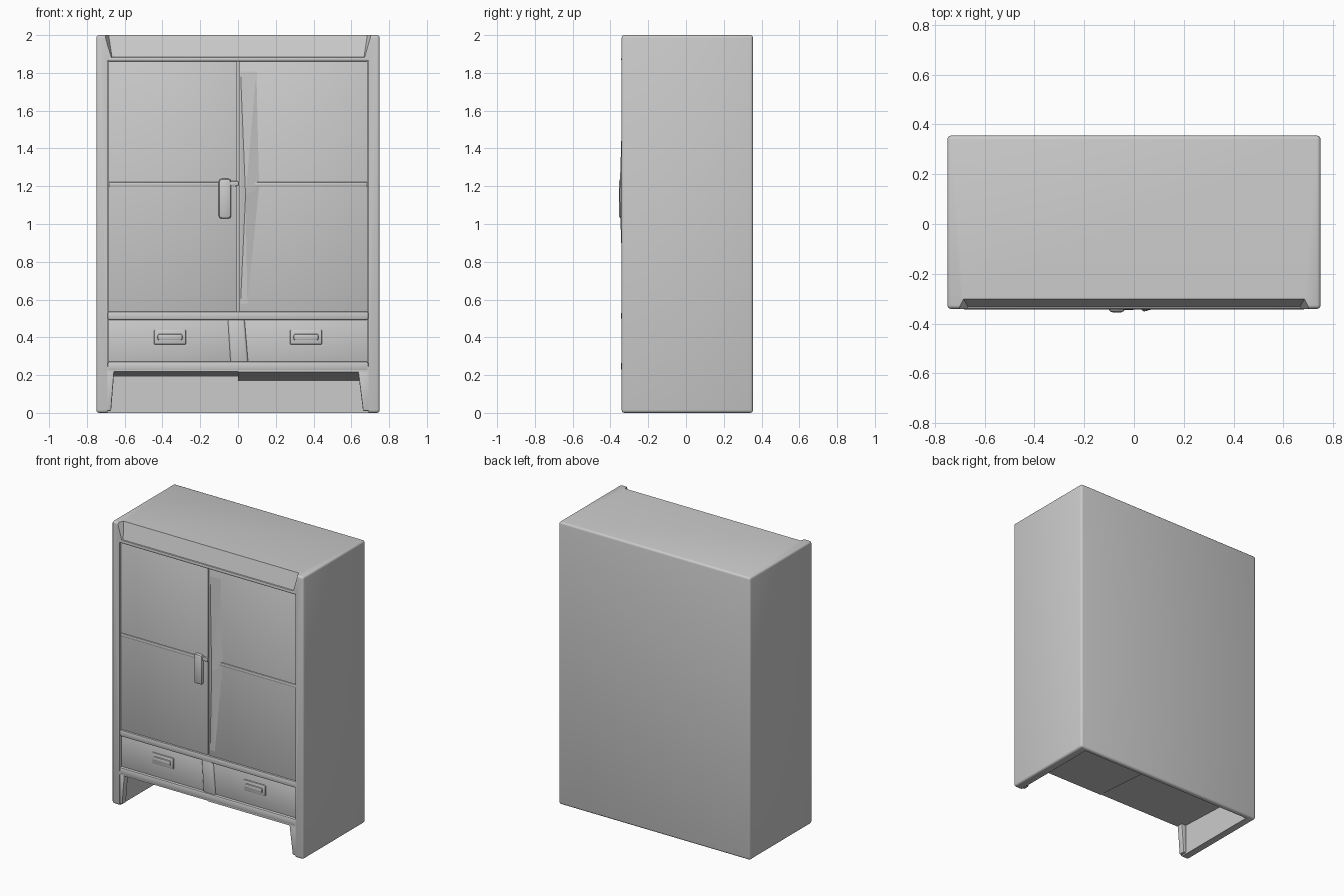
import bpy, bmesh, math

if "Cube" in bpy.data.objects:
    bpy.data.objects.remove(bpy.data.objects["Cube"])


def mesh_object(name, verts, faces, bevel=0.0, segments=2):
    bm = bmesh.new()
    vs = [bm.verts.new(v) for v in verts]
    for f in faces:
        bm.faces.new([vs[i] for i in f])
    bmesh.ops.recalc_face_normals(bm, faces=bm.faces)
    if bevel:
        bmesh.ops.bevel(bm, geom=list(bm.edges), offset=bevel, segments=segments,
                        profile=0.5, affect='EDGES', clamp_overlap=True)
    me = bpy.data.meshes.new(name)
    bm.to_mesh(me)
    bm.free()
    ob = bpy.data.objects.new(name, me)
    bpy.context.collection.objects.link(ob)
    return ob


HEX = [(0, 1, 2, 3), (4, 5, 6, 7), (0, 1, 5, 4), (1, 2, 6, 5), (2, 3, 7, 6), (3, 0, 4, 7)]


def hexa(name, front, back, bevel=0.0, segments=2):
    """Six-sided solid from two matching four-point rings."""
    return mesh_object(name, list(front) + list(back), HEX, bevel, segments)


def box(name, x, y, z, bevel=0.0, segments=2):
    ring = lambda yy: [(x[0], yy, z[0]), (x[1], yy, z[0]), (x[1], yy, z[1]), (x[0], yy, z[1])]
    return hexa(name, ring(y[0]), ring(y[1]), bevel, segments)


def smooth(ob):
    bpy.ops.object.select_all(action='DESELECT')
    bpy.context.view_layer.objects.active = ob
    ob.select_set(True)
    bpy.ops.object.shade_smooth_by_angle(angle=math.radians(35))


def cut(ob, cutter):
    cutter.hide_render = True
    m = ob.modifiers.new("cut", 'BOOLEAN')
    m.object, m.operation, m.solver = cutter, 'DIFFERENCE', 'EXACT'
    bpy.context.view_layer.objects.active = ob
    bpy.ops.object.modifier_apply(modifier=m.name)
    bpy.data.objects.remove(cutter, do_unlink=True)


FRONT, BACK = -0.341, 0.355

# Cabinet body with rounded outer edges
body = box("cabinet_body", (-0.75, 0.75), (FRONT, BACK), (0, 2), 0.015, 3)

# Open space between the legs, with sloping undersides
for x0, x1, zb in ((-0.69, 0.001, 0.192), (0, 0.69, 0.172)):
    ring = lambda y, z: [(x0, y, -0.1), (x1, y, -0.1), (x1, y, z), (x0, y, z)]
    cut(body, hexa("leg_cutter", ring(-0.5, 0.226), ring(0.325, zb)))

# Shallow front recess for doors and drawers
cut(body, box("recess_cutter", (-0.69, 0.69), (-0.5, -0.30), (0.245, 1.865)))

# Sloping crown face with mitred ends
cut(body, hexa("crown_cutter",
               [(-0.665, -0.337, 1.87), (0.665, -0.337, 1.87), (0.685, -0.30, 2.003), (-0.685, -0.30, 2.003)],
               [(-0.70, -0.40, 1.87), (0.70, -0.40, 1.87), (0.735, -0.40, 2.003), (-0.735, -0.40, 2.003)]))

# Doors
left_door = box("left_door", (-0.686, -0.004), (-0.331, -0.295), (0.535, 1.86), 0.003)
right_door = box("right_door", (0.004, 0.686), (-0.331, -0.295), (0.535, 1.862), 0.003)

# Low faceted ridge along the right door
mesh_object("door_edge_ridge",
            [(0.012, -0.330, 0.55), (0.05, -0.330, 0.55), (0.115, -0.330, 1.2),
             (0.10, -0.330, 1.84), (0.012, -0.330, 1.84), (0.04, -0.352, 1.15)],
            [(0, 1, 5), (1, 2, 5), (2, 3, 5), (3, 4, 5), (4, 0, 5), (0, 1, 2, 3, 4)])

# Thin mouldings across both doors
parts = [body, left_door, right_door]
for side, s in (("left", -1), ("right", 1)):
    x = sorted((s * (0.008 if s < 0 else 0.085), s * 0.686))
    parts.append(box(side + "_door_moulding", x, (-0.338, -0.32), (1.198, 1.222), 0.006))

# Horizontal rails
for name, z in (("top_rail", (1.86, 1.885)), ("door_rail", (0.492, 0.538)), ("bottom_rail", (0.222, 0.272))):
    parts.append(box(name, (-0.69, 0.69), (-0.343, -0.29), z, 0.009))

# Drawers with a post between them, and their pull plates
parts.append(hexa("drawer_post",
                  [(-0.035, -0.335, 0.26), (0.05, -0.335, 0.26), (0.03, -0.335, 0.5), (-0.05, -0.335, 0.5)],
                  [(-0.05, -0.295, 0.26), (0.065, -0.295, 0.26), (0.045, -0.295, 0.5), (-0.065, -0.295, 0.5)],
                  0.006))
for side, s in (("left", -1), ("right", 1)):
    parts.append(box(side + "_drawer", sorted((s * 0.03, s * 0.686)), (-0.324, -0.295), (0.268, 0.495), 0.003))
    parts.append(box(side + "_pull_plate", (s * 0.36 - 0.085, s * 0.36 + 0.085),
                     (-0.332, -0.31), (0.362, 0.44), 0.007))
    parts.append(box(side + "_drawer_pull", (s * 0.36 - 0.065, s * 0.36 + 0.065),
                     (-0.341, -0.32), (0.385, 0.417), 0.007))

# Left door handle and its latch
parts.append(box("door_handle", (-0.102, -0.036), (-0.355, -0.32), (1.028, 1.24), 0.016))
parts.append(box("door_latch", (-0.05, 0.004), (-0.345, -0.325), (1.2, 1.228), 0.007))

# Tapered brackets inside the front legs
for side, s in (("left", -1), ("right", 1)):
    top, mid = (0.655, 0.672) if s < 0 else (0.635, 0.662)
    front = [(s * 0.70, FRONT + 0.005, 0.01), (s * mid, FRONT + 0.005, 0.01),
             (s * top, FRONT + 0.005, 0.225), (s * 0.70, FRONT + 0.005, 0.225)]
    back = [(px, FRONT + 0.05, pz) for px, _, pz in front]
    parts.append(hexa(side + "_leg_bracket", front, back, 0.006))

for ob in parts:
    smooth(ob)
